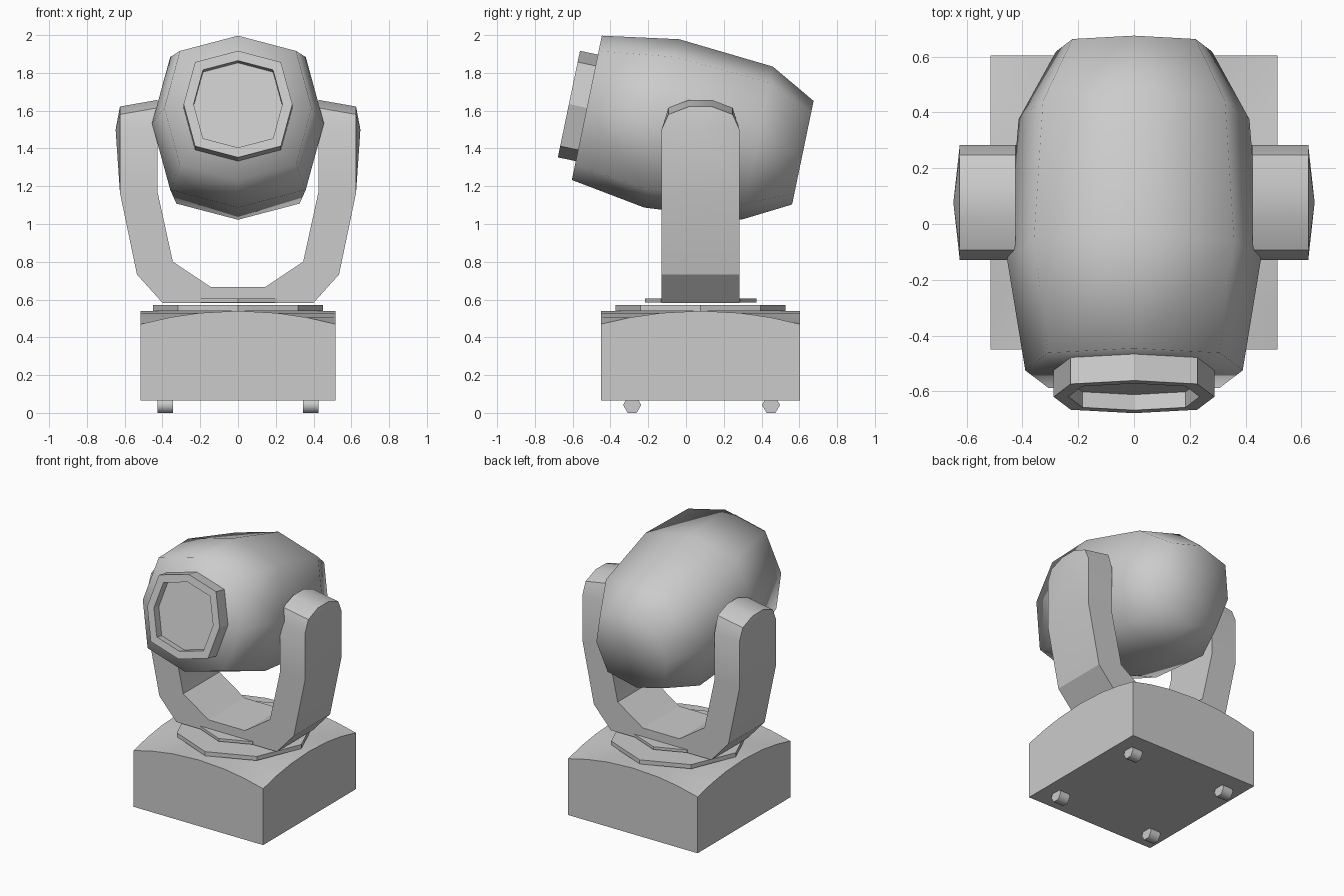
import bpy, bmesh, math
from mathutils import Vector

cube = bpy.data.objects.get("Cube")
if cube:
    bpy.data.objects.remove(cube)

MID_Y = 0.077          # centre of base and yoke

grey = bpy.data.materials.new("plain_grey")
grey.use_nodes = True
COLOUR = (0.6, 0.6, 0.6, 1)
grey.diffuse_color = COLOUR
grey.node_tree.nodes["Principled BSDF"].inputs["Base Color"].default_value = COLOUR


def finish(name, bm, angle=None):
    """Turn a bmesh into an object; angle is the smoothing limit in degrees."""
    bmesh.ops.remove_doubles(bm, verts=bm.verts, dist=0.0005)
    bmesh.ops.recalc_face_normals(bm, faces=bm.faces)
    mesh = bpy.data.meshes.new(name)
    bm.to_mesh(mesh)
    bm.free()
    obj = bpy.data.objects.new(name, mesh)
    bpy.context.collection.objects.link(obj)
    mesh.materials.append(grey)
    if angle:
        bpy.ops.object.select_all(action='DESELECT')
        obj.select_set(True)
        bpy.context.view_layer.objects.active = obj
        bpy.ops.object.shade_smooth_by_angle(angle=math.radians(angle))
    return obj


def bridge(bm, a, b):
    for i in range(len(a)):
        j = (i + 1) % len(a)
        bm.faces.new((a[i], a[j], b[j], b[i]))


def fan(bm, loop, tip):
    v = bm.verts.new(tip)
    for i in range(len(loop)):
        bm.faces.new((loop[i], loop[(i + 1) % len(loop)], v))


def prism(name, sides, radius, depth, centre, axis='Z', turn=0, angle=None):
    bm = bmesh.new()
    rings = []
    for h in (-depth / 2, depth / 2):
        ring = []
        for i in range(sides):
            t = math.tau * i / sides + turn
            u, v = radius * math.cos(t), radius * math.sin(t)
            p = (u, v, h) if axis == 'Z' else (h, u, v)
            ring.append(bm.verts.new(Vector(centre) + Vector(p)))
        rings.append(ring)
        bm.faces.new(ring)
    bridge(bm, *rings)
    return finish(name, bm, angle)


# Base: box whose top edges arch down to the corners
HALF, LOW, HIGH, DROP = 0.515, 0.065, 0.54, 0.07
steps = (-1, -0.7, -0.4, 0, 0.4, 0.7, 1)
bm = bmesh.new()
grid = [[bm.verts.new((u * HALF, MID_Y + v * 0.527,
                       HIGH - DROP * min(abs(u), abs(v)) ** 2))
         for v in steps] for u in steps]
n = len(steps)
for i in range(n - 1):
    for j in range(n - 1):
        bm.faces.new((grid[i][j], grid[i + 1][j], grid[i + 1][j + 1], grid[i][j + 1]))
sides = [[row[0] for row in grid], grid[-1],
         [row[-1] for row in grid[::-1]], grid[0][::-1]]
foot = [bm.verts.new((x * HALF, MID_Y + y * 0.527, LOW))
        for x, y in ((-1, -1), (1, -1), (1, 1), (-1, 1))]
for k, edge in enumerate(sides):
    bm.faces.new([foot[k], foot[(k + 1) % 4]] + list(edge[::-1]))
bm.faces.new(foot)
finish("base", bm, 30)

# Feet
for sx, side in ((1, "left"), (-1, "right")):
    for y, end in ((-0.285, "front"), (0.45, "back")):
        prism(f"foot_{end}_{side}", 6, 0.048, 0.08, (sx * 0.385, y, 0.042), 'X', 0, 70)

# Turntable discs
prism("turntable", 8, 0.45, 0.03, (0, MID_Y, 0.555))
prism("yoke_collar", 8, 0.295, 0.02, (0, MID_Y, 0.595))

# Yoke: bent strip below, two arms with rounded tops and bulged outer faces
DEPTH, OUTER, INNER, ARM_Z = 0.206, 0.625, 0.425, 1.165
half = [((0.4, 0.583), (0.145, 0.667)), ((0.535, 0.733), (0.345, 0.80)),
        ((OUTER, ARM_Z), (INNER, ARM_Z))]
path = [tuple((-x, z) for x, z in pair) for pair in half[::-1]] + half
bm = bmesh.new()
loops = []
for (ox, oz), (ix, iz) in path:
    loops.append([bm.verts.new((x, MID_Y + y, z)) for x, y, z in
                  ((ox, -DEPTH, oz), (ox, DEPTH, oz), (ix, DEPTH, iz), (ix, -DEPTH, iz))])
for a, b in zip(loops, loops[1:]):
    bridge(bm, a, b)
arc = [(DEPTH, 1.5), (0.17, 1.615), (0.06, 1.657)]
outline = [(DEPTH, ARM_Z)] + arc
outline += [(-y, z) for y, z in outline[::-1]]
for s in (1, -1):
    inner = [bm.verts.new((s * INNER, MID_Y + y, z)) for y, z in outline]
    outer = [bm.verts.new((s * OUTER, MID_Y + y, z - (0.035 if z > 1.55 else 0)))
             for y, z in outline]
    m = len(outline)
    for i in range(m - 1):
        bm.faces.new((inner[i], inner[i + 1], outer[i + 1], outer[i]))
    bm.faces.new(inner)
    fan(bm, outer, (s * 0.648, MID_Y, 1.5))
finish("yoke", bm, 30)

# Head parts share one tilted axis
TILT = math.atan2(0.16, 0.77)
ORIGIN = Vector((0, -0.525, 1.615))
BACK = Vector((0, math.cos(TILT), -math.sin(TILT)))
UP = Vector((0, math.sin(TILT), math.cos(TILT)))


def turned(name, rings, angle):
    """Eight-sided rounded-square rings (distance back, radius) along the tilted axis."""
    bm = bmesh.new()
    loops = []
    for t, r in rings:
        loop = []
        for i in range(8):
            a = math.tau * i / 8
            k = r * (1.115 if i % 2 else 1)
            loop.append(bm.verts.new(ORIGIN + BACK * t + UP * k * math.cos(a)
                                     + Vector((k * math.sin(a), 0, 0))))
        loops.append(loop)
    for a, b in zip(loops, loops[1:]):
        bridge(bm, a, b)
    fan(bm, loops[0], ORIGIN + BACK * rings[0][0])
    fan(bm, loops[-1], ORIGIN + BACK * rings[-1][0])
    return finish(name, bm, angle)


turned("head", [(0, 0.39), (0.405, 0.455), (0.92, 0.414), (1.168, 0.28)], 180)
turned("lens_ring", [(0.02, 0.288), (-0.097, 0.288), (-0.097, 0.235), (-0.04, 0.235)], 30)
